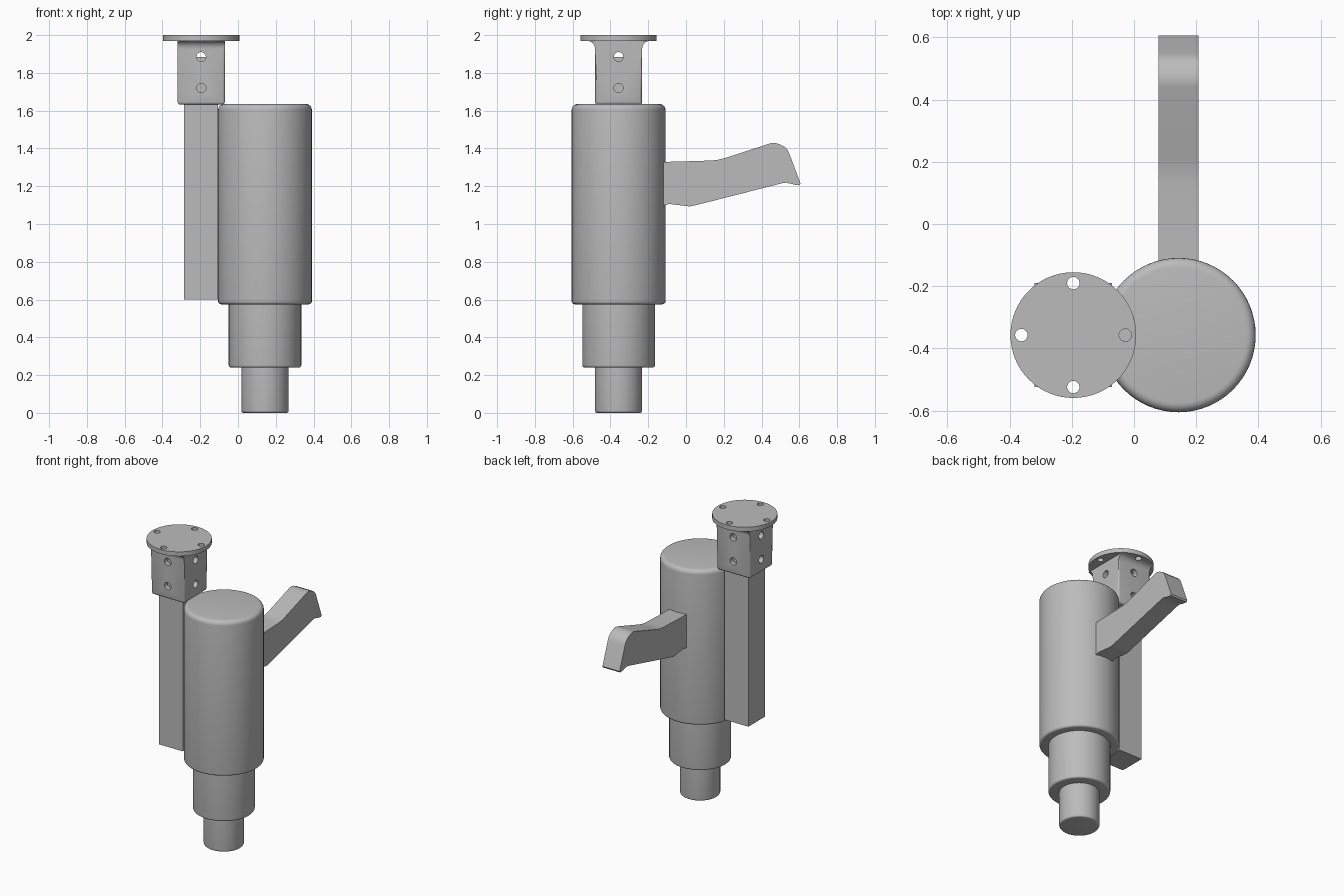
import bpy, bmesh, math
from mathutils import Vector

cube = bpy.data.objects.get("Cube")
if cube:
    bpy.data.objects.remove(cube, do_unlink=True)

grey = bpy.data.materials.new("plain grey")
grey.use_nodes = True
grey.diffuse_color = (0.5, 0.5, 0.5, 1)
grey.node_tree.nodes["Principled BSDF"].inputs["Base Color"].default_value = (0.5, 0.5, 0.5, 1)

BODY = Vector((0.143, -0.357, 0))
POST = Vector((-0.195, -0.357, 0))


def finish(name, bm):
    bmesh.ops.recalc_face_normals(bm, faces=bm.faces)
    mesh = bpy.data.meshes.new(name)
    bm.to_mesh(mesh)
    bm.free()
    mesh.materials.append(grey)
    ob = bpy.data.objects.new(name, mesh)
    bpy.context.collection.objects.link(ob)
    return ob


def smooth(ob, degrees=35):
    bpy.ops.object.select_all(action='DESELECT')
    ob.select_set(True)
    bpy.context.view_layer.objects.active = ob
    bpy.ops.object.shade_smooth_by_angle(angle=math.radians(degrees))


def cylinder(name, centre, radius, z0, z1, top=0, bottom=0, sides=64):
    """Upright cylinder with rounded rims."""
    bm = bmesh.new()
    bmesh.ops.create_cone(bm, cap_ends=True, segments=sides, radius1=radius,
                          radius2=radius, depth=z1 - z0)
    for sign, width in ((1, top), (-1, bottom)):
        if width:
            rim = [e for e in bm.edges if all(v.co.z * sign > (z1 - z0) / 2 - 1e-4 for v in e.verts)]
            bmesh.ops.bevel(bm, geom=rim, offset=width, segments=5, profile=0.5, affect='EDGES')
    bmesh.ops.translate(bm, verts=bm.verts, vec=(centre.x, centre.y, (z0 + z1) / 2))
    return finish(name, bm)


def box(name, centre, width, z0, z1):
    bm = bmesh.new()
    bmesh.ops.create_cube(bm, size=1)
    bmesh.ops.scale(bm, verts=bm.verts, vec=(width, width, z1 - z0))
    bmesh.ops.translate(bm, verts=bm.verts, vec=(centre.x, centre.y, (z0 + z1) / 2))
    return finish(name, bm)


def extrude_side(profile, x0, x1):
    """Extrude a (y, z) outline along x."""
    bm = bmesh.new()
    face = bm.faces.new([bm.verts.new((x0, y, z)) for y, z in profile])
    new = bmesh.ops.extrude_face_region(bm, geom=[face])["geom"]
    bmesh.ops.translate(bm, verts=[g for g in new if isinstance(g, bmesh.types.BMVert)],
                        vec=(x1 - x0, 0, 0))
    return bm


def cut(ob, cutters):
    for c in cutters:
        c.hide_render = True
        mod = ob.modifiers.new("cut", 'BOOLEAN')
        mod.operation, mod.solver, mod.object = 'DIFFERENCE', 'EXACT', c
        bpy.context.view_layer.objects.active = ob
        bpy.ops.object.modifier_apply(modifier=mod.name)
        bpy.data.objects.remove(c, do_unlink=True)


def drill(axis, z):
    """Horizontal hole cutter through the bracket."""
    c = cylinder("drill", Vector((0, 0, 0)), 0.025, -0.3, 0.3, sides=24)
    c.rotation_euler = (0, math.pi / 2, 0) if axis == 'X' else (math.pi / 2, 0, 0)
    c.location = (POST.x, POST.y, z)
    bpy.context.view_layer.update()
    return c


# stepped body
for name, r, z0, z1, top, bottom in (("main_body", 0.248, 0.575, 1.635, 0.03, 0.015),
                                     ("middle_sleeve", 0.192, 0.24, 0.6, 0, 0.012),
                                     ("lower_nozzle", 0.125, 0.006, 0.26, 0, 0.012)):
    if name == "lower_nozzle":
        z0 = 0
    smooth(cylinder(name, BODY, r, z0, z1, top, bottom))

# square post running up into the bracket
box("support_post", POST, 0.18, 0.6, 1.885)

# bracket with flared front and back
half, low, high, fillet = 0.125, 1.632, 1.97, 0.042
right = [(half, low)]
for i in range(7):
    a = math.pi / 2 * i / 6
    right.append((half + fillet * (1 - math.cos(a)), high - fillet * (1 - math.sin(a))))
outline = right + [(-y, z) for y, z in reversed(right)]
bm = extrude_side([(POST.y + y, z) for y, z in outline], POST.x - half, POST.x + half)
edges = [e for e in bm.edges
         if all(v.co.z < low + 1e-4 for v in e.verts)
         or abs(e.verts[0].co.z - e.verts[1].co.z) > 0.2]
bmesh.ops.bevel(bm, geom=edges, offset=0.014, segments=3, profile=0.5, affect='EDGES')
bracket = finish("mount_bracket", bm)
cut(bracket, [box("hollow", POST, 0.184, 1.5, 1.965)])
cut(bracket, [drill(axis, z) for axis in 'XY' for z in (1.72, 1.885)])

# round top plate with four holes, drilled through the flares too
plate = cylinder("top_plate", POST, 0.202, 1.97, 2.0)
for ob in (plate, bracket):
    cut(ob, [cylinder("drill", POST + Vector((math.cos(a), math.sin(a), 0)) * 0.167,
                      0.02, 1.9, 2.1, sides=24)
             for a in (0, math.pi / 2, math.pi, math.pi * 1.5)])
    smooth(ob)

# bent handle at the back
handle_outline = [(-0.2, 1.328), (-0.05, 1.33), (0.13, 1.336), (0.17, 1.34), (0.21, 1.35),
                  (0.44, 1.425), (0.465, 1.43), (0.49, 1.424), (0.52, 1.41), (0.538, 1.392),
                  (0.55, 1.365), (0.606, 1.215), (0.6, 1.205), (0.585, 1.206), (0.53, 1.219),
                  (0.51, 1.216), (0.05, 1.099), (0.02, 1.093), (-0.09, 1.106), (-0.118, 1.098),
                  (-0.2, 1.098)]
smooth(finish("rear_handle", extrude_side(handle_outline, 0.078, 0.208)), 25)
